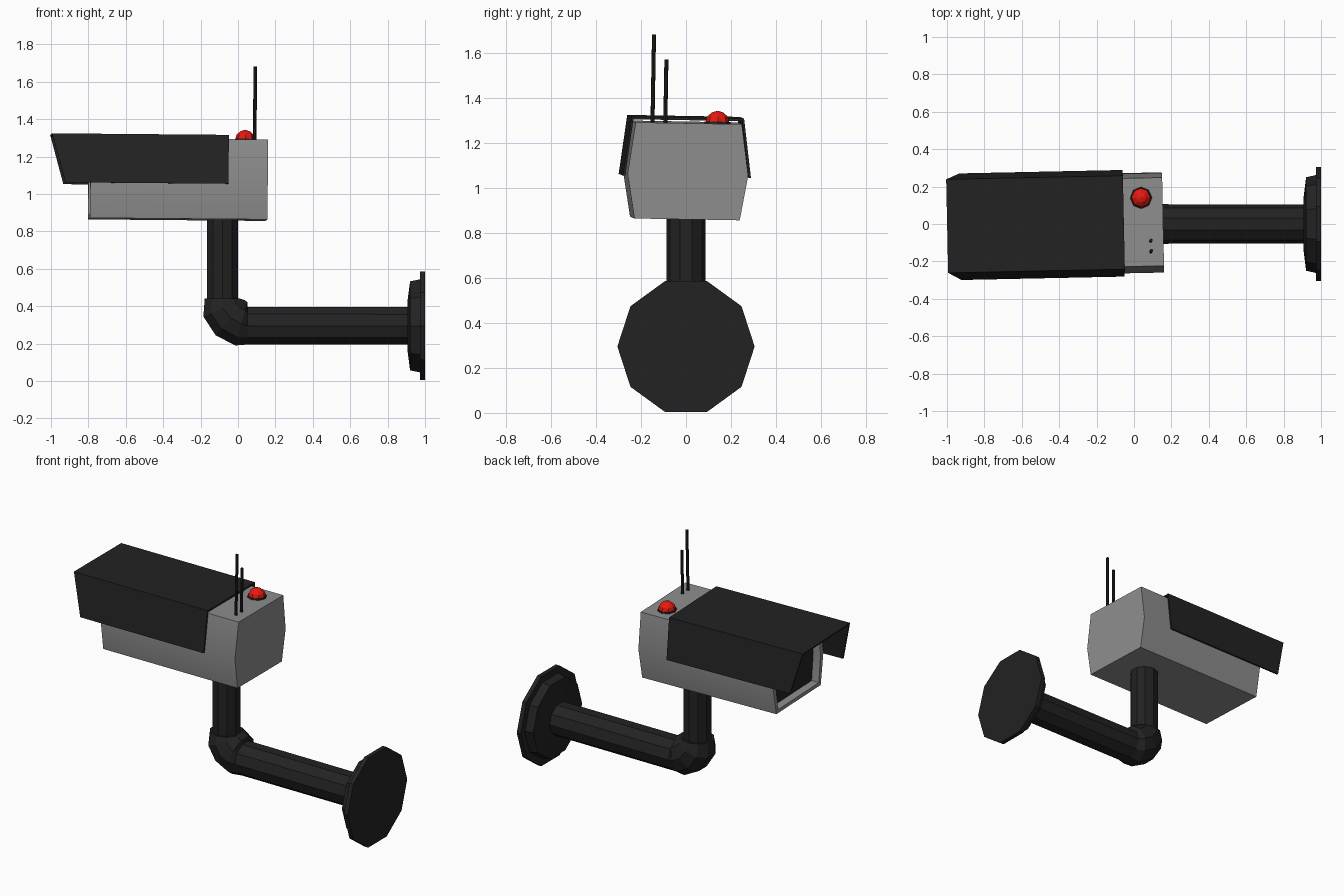
import bpy, bmesh
from math import cos, sin, pi, radians
from mathutils import Matrix, Vector

if "Cube" in bpy.data.objects:
    bpy.data.objects.remove(bpy.data.objects["Cube"])


def material(name, rgb):
    m = bpy.data.materials.new(name)
    m.diffuse_color = (*rgb, 1)
    m.use_nodes = True
    m.node_tree.nodes["Principled BSDF"].inputs["Base Color"].default_value = m.diffuse_color
    return m


BLACK = material("black", (0.016, 0.016, 0.016))
RED = material("red", (0.8, 0.01, 0.005))

# The camera head sits slightly skewed on its pole
PIVOT = Vector((-0.08, 0, 0.86))
SKEW = (Matrix.Translation(PIVOT) @ Matrix.Rotation(radians(1.2), 4, 'Z')
        @ Matrix.Rotation(radians(0.5), 4, 'Y') @ Matrix.Rotation(radians(-1), 4, 'X')
        @ Matrix.Translation(-PIVOT))


def loft(name, rings, mat=None, skew=False, edit=None):
    """Skin equal-length rings into a capped solid."""
    bm = bmesh.new()
    loops = [[bm.verts.new(p) for p in r] for r in rings]
    n = len(rings[0])
    for a, b in zip(loops, loops[1:]):
        for i in range(n):
            j = (i + 1) % n
            bm.faces.new((a[i], a[j], b[j], b[i]))
    first = bm.faces.new(loops[0])
    bm.faces.new(loops[-1])
    bmesh.ops.recalc_face_normals(bm, faces=bm.faces[:])
    if edit:
        edit(bm, first)
    if skew:
        bm.transform(SKEW)
    me = bpy.data.meshes.new(name)
    bm.to_mesh(me)
    bm.free()
    ob = bpy.data.objects.new(name, me)
    bpy.context.collection.objects.link(ob)
    if mat:
        me.materials.append(mat)
    return ob


def pipe_ring(xa, za, xb, zb, n=10):
    """Pipe cross-section given its two silhouette points in the front view."""
    c = Vector(((xa + xb) / 2, 0, (za + zb) / 2))
    u = Vector((xb - xa, 0, zb - za)) / 2 / sin(radians(72))
    y = Vector((0, u.length, 0))
    return [c + y * cos(2 * pi * i / n) + u * sin(2 * pi * i / n) for i in range(n)]


def x_ring(x, r, z=0.295):
    h = r * sin(radians(72))
    return pipe_ring(x, z - h, x, z + h)


def z_ring(x, y, z, r, n=8):
    return [(x + r * cos(2 * pi * i / n), y + r * sin(2 * pi * i / n), z) for i in range(n)]


# Wall flange
loft("wall_plate", [x_ring(0.972, 0.305), x_ring(1.0, 0.305)], BLACK)
loft("wall_collar", [x_ring(0.905, 0.13), x_ring(0.92, 0.25), x_ring(0.975, 0.262)], BLACK)

# Bent support arm
loft("support_arm", [pipe_ring(*p) for p in (
    (-0.165, 0.88, 0.0, 0.88), (-0.165, 0.44, 0.0, 0.44),
    (-0.178, 0.44, 0.012, 0.44), (-0.185, 0.345, 0.025, 0.436),
    (-0.12, 0.245, 0.035, 0.433), (-0.015, 0.19, 0.05, 0.422),
    (0.05, 0.195, 0.052, 0.396), (0.91, 0.195, 0.91, 0.395))], BLACK)


# Camera housing with a recessed front window
def window(bm, face):
    bmesh.ops.inset_region(bm, faces=[face], thickness=0.03)
    bmesh.ops.inset_region(bm, faces=[face], thickness=0.002, depth=-0.05)
    face.material_index = 1


half = [(0.234, 0.862), (0.268, 1.06), (0.236, 1.289)]
outline = half + [(-y, z) for y, z in reversed(half)]
body = loft("housing", [[(x, y, z) for y, z in outline] for x in (-0.797, 0.152)],
            skew=True, edit=window)
body.data.materials.append(material("grey", (0.27, 0.27, 0.27)))
body.data.materials.append(BLACK)
bpy.context.view_layer.objects.active = body
body.select_set(True)
bpy.ops.object.shade_smooth_by_angle(angle=radians(30))

# Sun hood: thin open channel with a slanted front edge
side = [(0.285, 1.05), (0.25, 1.312), (-0.25, 1.312), (-0.285, 1.05)]
inner = [(-0.274, 1.05), (-0.242, 1.301), (0.242, 1.301), (0.274, 1.05)]
hood = side + inner
loft("sun_hood", [[(-1.003 + (1.312 - z) * 0.28, y, z) for y, z in hood],
                  [(-0.058, y, z) for y, z in hood]], BLACK, skew=True)

# Antennas
for i, (y, top) in enumerate(((-0.16, 1.68), (-0.103, 1.57))):
    loft(f"antenna_{i + 1}", [z_ring(0.083, y, 1.28, 0.009), z_ring(0.083, y, top, 0.009)],
         BLACK, skew=True)

# Warning lamp
loft("lamp_base", [z_ring(0.037, 0.13, 1.28, 0.06), z_ring(0.037, 0.13, 1.298, 0.057)],
     BLACK, skew=True)
loft("lamp_dome", [z_ring(0.037, 0.13, 1.295 + h, r) for h, r in
                   ((0, 0.053), (0.025, 0.046), (0.043, 0.026), (0.051, 0.002))],
     RED, skew=True)
